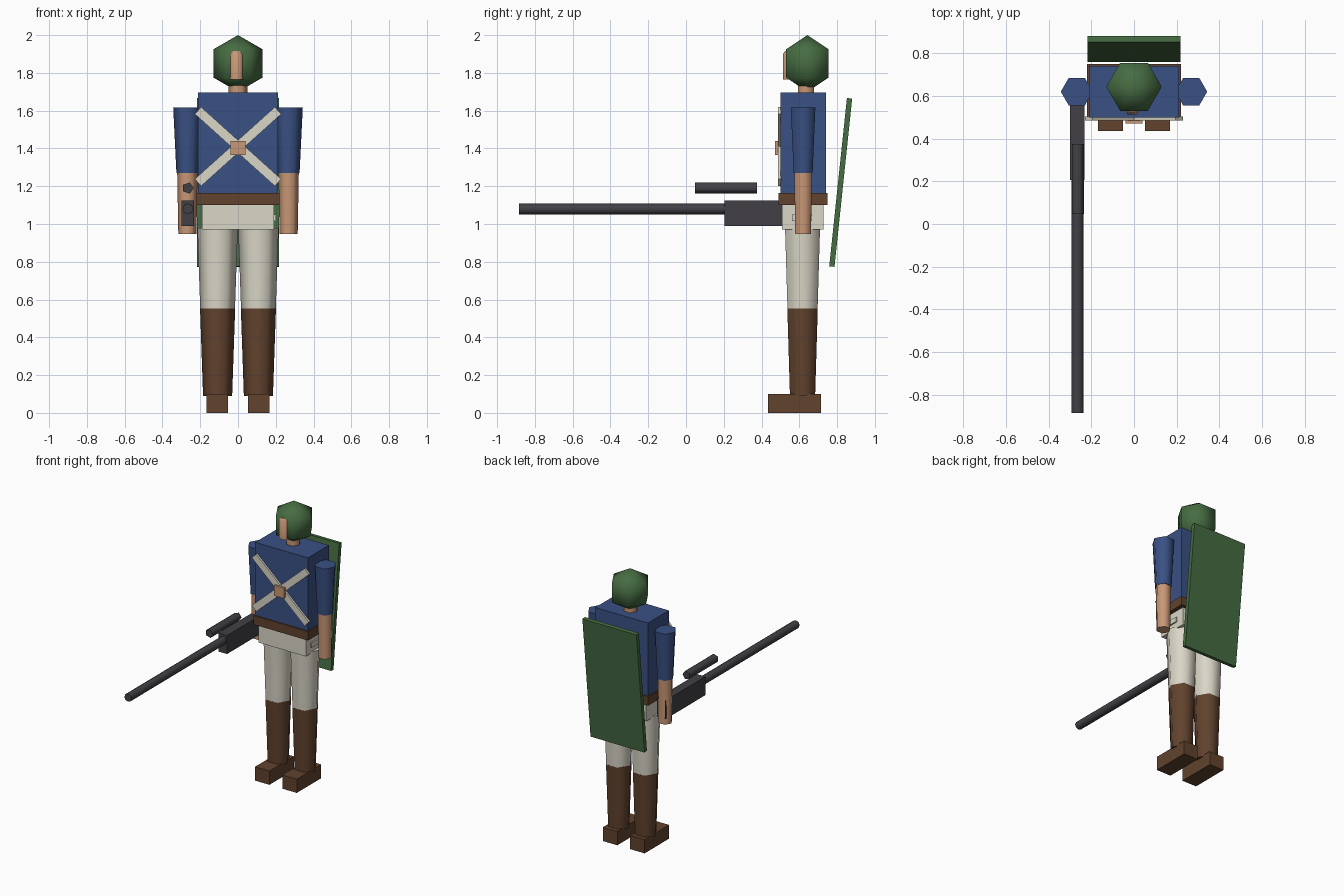
import bpy, bmesh, math
from mathutils import Matrix

if "Cube" in bpy.data.objects:
    bpy.data.objects.remove(bpy.data.objects["Cube"], do_unlink=True)


def material(name, rgb):
    m = bpy.data.materials.new(name)
    m.use_nodes = True
    m.diffuse_color = (*rgb, 1)
    m.node_tree.nodes["Principled BSDF"].inputs["Base Color"].default_value = (*rgb, 1)
    return m


blue = material("blue cloth", (0.042, 0.082, 0.23))
skin = material("skin", (0.58, 0.31, 0.18))
cream = material("cream cloth", (0.70, 0.67, 0.57))
brown = material("brown leather", (0.12, 0.055, 0.027))
green = material("green paint", (0.061, 0.15, 0.054))
metal = material("dark metal", (0.054, 0.051, 0.061))


def finish(bm, name, mat):
    bmesh.ops.recalc_face_normals(bm, faces=bm.faces)
    mesh = bpy.data.meshes.new(name)
    bm.to_mesh(mesh)
    bm.free()
    mesh.materials.append(mat)
    ob = bpy.data.objects.new(name, mesh)
    bpy.context.collection.objects.link(ob)
    return ob


def box(name, mat, x, y, z, rot=None):
    """Box from (low, high) ranges, optionally turned about its centre."""
    bm = bmesh.new()
    bmesh.ops.create_cube(bm, size=1)
    spans = (x, y, z)
    size = Matrix.Diagonal([b - a for a, b in spans] + [1])
    place = Matrix.Translation([(a + b) / 2 for a, b in spans])
    bm.transform(place @ (rot or Matrix()) @ size)
    return finish(bm, name, mat)


def turned(name, mat, centre, profile, sides=6, rot=None):
    """Faceted round part from (radius, height) rings, smooth around its sides."""
    bm = bmesh.new()
    rings = []
    for r, h in profile:
        count = sides if r > 0 else 1
        rings.append([bm.verts.new((r * math.cos(math.tau * i / sides),
                                    r * math.sin(math.tau * i / sides), h))
                      for i in range(count)])
    for a, b in zip(rings, rings[1:]):
        for i in range(sides):
            j = (i + 1) % sides
            corners = [a[i % len(a)], a[j % len(a)], b[j % len(b)], b[i % len(b)]]
            bm.faces.new(list(dict.fromkeys(corners))).smooth = True
    for ring in (rings[0], rings[-1]):
        if len(ring) > 1:
            cap = bm.faces.new(ring)
            for e in cap.edges:
                e.smooth = False
    bm.transform(Matrix.Translation(centre) @ (rot or Matrix()))
    return finish(bm, name, mat)


BODY_Y = 0.62

# Helmet, face and neck
R = 0.15
turned("helmet", green, (0, 0.643, 1.85),
       [(R * math.sin(math.pi * k / 3), -R * math.cos(math.pi * k / 3)) if 0 < k < 3
        else (0, R * (1 if k else -1)) for k in range(4)])
turned("face", skin, (-0.008, 0.55, 0), [(0.042, 1.765), (0.042, 1.9), (0.03, 1.915)])
turned("neck", skin, (0, 0.635, 0), [(0.05, 1.68), (0.05, 1.78)])

# Torso, belt and hips
box("torso", blue, (-0.212, 0.212), (0.5, 0.74), (1.12, 1.695))
box("belt", brown, (-0.22, 0.22), (0.49, 0.75), (1.1, 1.165))
box("hips", cream, (-0.19, 0.19), (0.507, 0.728), (0.97, 1.11))
box("hip_pouch", cream, (0.18, 0.2), (0.56, 0.668), (1.015, 1.05))

# Crossed chest straps and buckle
for name, tilt in (("strap_rising", -42), ("strap_falling", 42)):
    box(name, cream, (-0.285, 0.285), (0.486, 0.503), (1.385, 1.435),
        Matrix.Rotation(math.radians(tilt), 4, "Y"))
box("buckle", skin, (-0.04, 0.04), (0.47, 0.49), (1.365, 1.44))

# Arms and legs on both sides
for side, s in (("left", 1), ("right", -1)):
    arm = (0.268 * s, BODY_Y, 0)
    turned(side + "_sleeve", blue, arm, [(0.058, 1.27), (0.075, 1.617)])
    turned(side + "_forearm", skin, arm, [(0.048, 0.947), (0.054, 1.28)])
    leg = (0.108 * s, 0.617, 0)
    turned(side + "_trouser", cream, leg, [(0.092, 0.55), (0.107, 0.98)])
    turned(side + "_boot", brown, leg, [(0.077, 0.09), (0.093, 0.553)])
    x = 0.11 * s
    box(side + "_foot", brown, (x - 0.058, x + 0.058), (0.435, 0.715), (0, 0.1))

# Shield leaning on the back
box("back_shield", green, (-0.217, 0.217), (0.805, 0.833), (0.772, 1.668),
    Matrix.Rotation(math.radians(-6), 4, "X"))

# Rifle: body, barrel and sight tube pointing forward
forward = Matrix.Rotation(math.radians(90), 4, "X")
box("rifle_body", metal, (-0.299, -0.232), (0.205, 0.662), (0.99, 1.125))
turned("rifle_barrel", metal, (-0.265, 0, 1.08), [(0.029, -0.22), (0.029, 0.885)], 8, forward)
turned("rifle_sight", metal, (-0.265, 0, 1.19), [(0.031, -0.375), (0.031, -0.048)], 5, forward)
